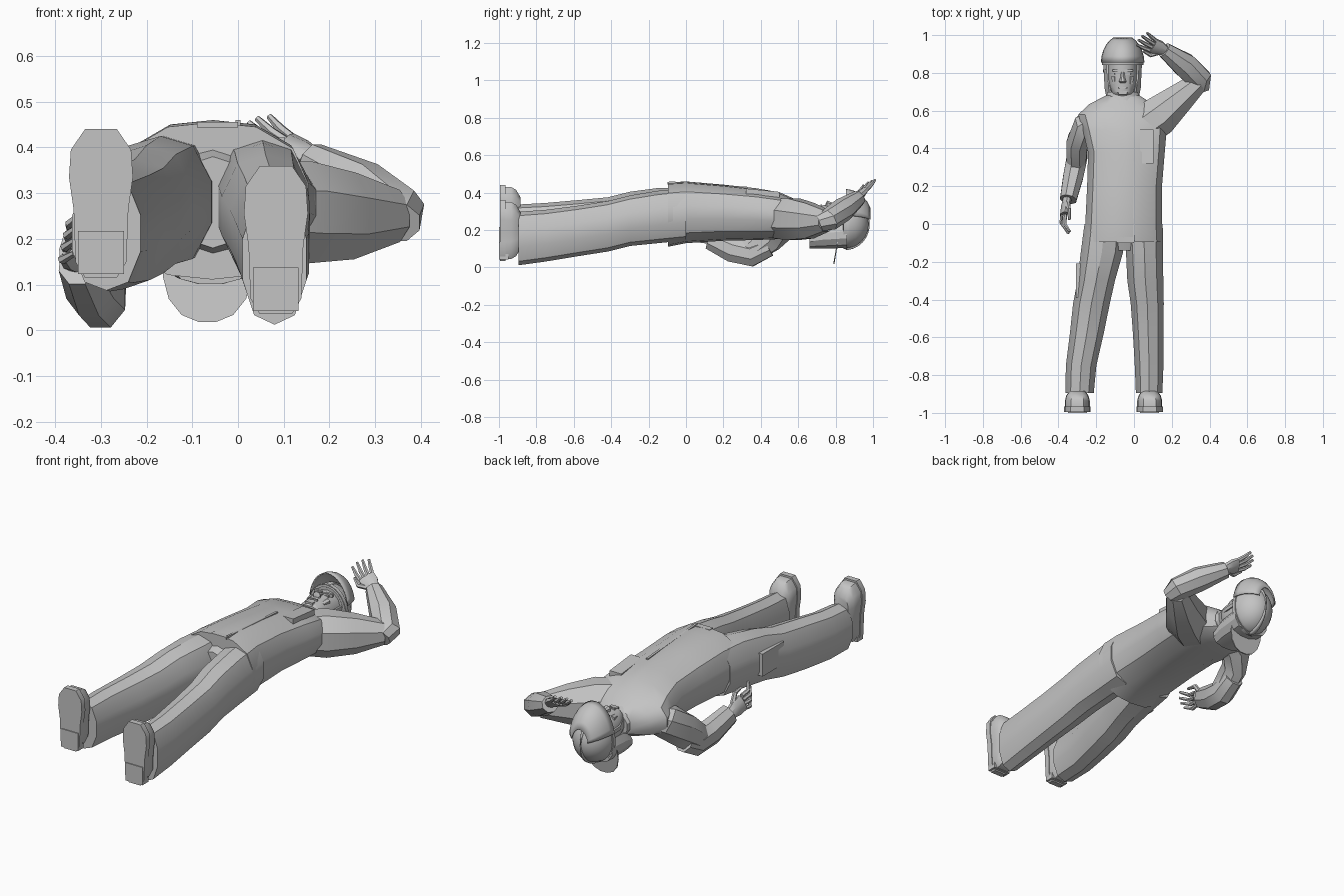
import bpy, bmesh
from math import sin, cos, radians, pi
from mathutils import Vector

if "Cube" in bpy.data.objects:
    bpy.data.objects.remove(bpy.data.objects["Cube"])

grey = bpy.data.materials.new("plain grey")
grey.use_nodes = True
grey.diffuse_color = (0.55, 0.55, 0.55, 1)
grey.node_tree.nodes["Principled BSDF"].inputs["Base Color"].default_value = grey.diffuse_color
parts = []
X = -0.06  # centre line of the head


def finish(bm, name):
    bmesh.ops.remove_doubles(bm, verts=bm.verts, dist=0.0005)
    bmesh.ops.recalc_face_normals(bm, faces=bm.faces)
    me = bpy.data.meshes.new(name)
    bm.to_mesh(me)
    bm.free()
    ob = bpy.data.objects.new(name, me)
    me.materials.append(grey)
    bpy.context.collection.objects.link(ob)
    parts.append(ob)
    return ob


def loft(name, sections, n=10, p=2.0, along=None, ref=(0, 0, 1)):
    """Skin rounded rings (x, y, z, half width, half height) along a path."""
    bm = bmesh.new()
    pts = [Vector(s[:3]) for s in sections]
    rings = []
    for i, (c, s) in enumerate(zip(pts, sections)):
        d = Vector(along) if along else pts[min(i + 1, len(pts) - 1)] - pts[max(i - 1, 0)]
        d.normalize()
        u = d.cross(Vector(ref)).normalized()
        v = u.cross(d)
        ring = []
        for k in range(n):
            a = 2 * pi * (k + 0.5) / n
            ca, sa = cos(a), sin(a)
            m = (abs(ca) ** p + abs(sa) ** p) ** (-1 / p)
            ring.append(bm.verts.new(c + u * ca * m * s[3] + v * sa * m * s[4]))
        rings.append(ring)
    for a, b in zip(rings, rings[1:]):
        for k in range(n):
            bm.faces.new((a[k], a[(k + 1) % n], b[(k + 1) % n], b[k]))
    bm.faces.new(rings[0])
    bm.faces.new(rings[-1])
    return finish(bm, name)


def shell(name, centre, radii, phi, theta, thick, nu=16, nv=6):
    """Patch of an ellipsoid whose pole points along +y, given a thickness."""
    bm = bmesh.new()
    grid = []
    for j in range(nv + 1):
        t = radians(theta[0] + (theta[1] - theta[0]) * j / nv)
        row = []
        for i in range(nu + 1):
            f = radians(phi[0] + (phi[1] - phi[0]) * i / nu)
            row.append(bm.verts.new(Vector(centre) + Vector((
                radii[0] * cos(f) * sin(t), radii[1] * cos(t), radii[2] * sin(f) * sin(t)))))
        grid.append(row)
    for a, b in zip(grid, grid[1:]):
        for i in range(nu):
            bm.faces.new((a[i], a[i + 1], b[i + 1], b[i]))
    ob = finish(bm, name)
    mod = ob.modifiers.new("thickness", "SOLIDIFY")
    mod.thickness = thick
    return ob


def plate(name, centre, size, slope=0.0):
    bm = bmesh.new()
    bmesh.ops.create_cube(bm, size=1)
    for v in bm.verts:
        v.co = Vector((v.co.x * size[0], v.co.y * size[1], v.co.z * size[2]))
        v.co.z += v.co.y * slope
        v.co += Vector(centre)
    return finish(bm, name)


Y = (0, 1, 0)

# Jacket
loft("jacket", [(-.057, -.095, .283, .213, .172), (-.055, 0, .295, .205, .165),
                (-.05, .2, .293, .2, .15), (-.04, .38, .285, .205, .138),
                (-.05, .5, .277, .225, .125), (-.065, .58, .262, .232, .105),
                (-.068, .635, .25, .17, .085), (-.06, .68, .24, .09, .065)],
     n=14, p=2.5, along=Y)
loft("collar", [(X, .63, .245, .1, .085), (X, .7, .24, .083, .07)], n=12, along=Y)
plate("chest_pocket", (.068, .41, .393), (.07, .18, .04), -.1)
plate("front_flap", (.0, .12, .44), (.012, .42, .012), -.07)
plate("hem_corner", (-.045, -.085, .45), (.09, .03, .012))

# Trousers
loft("hips", [(-.055, -.14, .28, .1, .1), (-.055, 0, .285, .18, .14)], n=10, along=Y)
loft("right_trouser_leg", [(-.155, 0, .285, .11, .14), (-.17, -.15, .28, .115, .145),
                           (-.2, -.3, .265, .102, .14), (-.225, -.42, .24, .1, .135),
                           (-.25, -.58, .225, .092, .135), (-.28, -.75, .215, .083, .13),
                           (-.288, -.895, .212, .077, .125)], n=10, p=2.4, along=Y)
loft("left_trouser_leg", [(.05, 0, .285, .105, .14), (.055, -.15, .27, .1, .14),
                          (.06, -.3, .25, .098, .135), (.07, -.42, .22, .09, .135),
                          (.075, -.58, .195, .083, .135), (.08, -.75, .17, .078, .138),
                          (.08, -.895, .155, .072, .143)], n=10, p=2.4, along=Y)
plate("right_thigh_pocket", (-.285, -.3, .27), (.045, .18, .12))

# Boots: soles face the feet end, toes point up
for side, x, z in (("right", -.3, .115), ("left", .083, .035)):
    def outline(grow, y):
        out = []
        for w, h in ((.035, 0), (.056, .035), (.058, .1), (.06, .15), (.07, .22),
                     (.066, .28), (.035, .325)):
            out.append((w * grow, h))
        pts = [(x + w, y, z + .165 + (h - .165) * grow) for w, h in out]
        return pts + [(2 * x - q[0], y, q[2]) for q in reversed(pts)]

    for part, levels in (("sole", ((1, -.995), (1, -.965))),
                         ("upper", ((.94, -.97), (.94, -.935), (.84, -.908), (.6, -.885)))):
        bm = bmesh.new()
        rings = [[bm.verts.new(q) for q in outline(*lv)] for lv in levels]
        for a, b in zip(rings, rings[1:]):
            for k in range(len(a)):
                m = (k + 1) % len(a)
                bm.faces.new((a[k], a[m], b[m], b[k]))
        bm.faces.new(rings[0])
        bm.faces.new(rings[-1])
        finish(bm, side + "_boot_" + part)
    plate(side + "_boot_heel", (x, -.975, z + .055), (.1, .05, .095))

# Arms
loft("right_upper_arm", [(-.17, .56, .26, .07, .07), (-.25, .52, .235, .075, .088),
                         (-.297, .44, .165, .06, .09), (-.305, .34, .09, .055, .075)], n=8, p=2.3)
loft("right_forearm", [(-.295, .44, .115, .052, .06), (-.302, .35, .072, .058, .07),
                       (-.322, .25, .095, .056, .07), (-.348, .13, .15, .046, .056)], n=8, p=2.3)
loft("left_upper_arm", [(.03, .5, .262, .11, .11), (.13, .57, .258, .112, .118),
                        (.235, .66, .25, .085, .1), (.34, .75, .25, .058, .06)], n=8, p=2.3)
loft("left_forearm", [(.35, .715, .235, .05, .045), (.35, .765, .255, .065, .06),
                      (.27, .84, .31, .068, .062), (.16, .922, .37, .042, .042)], n=8, p=2.3)


# Hands: a palm and five tapering fingers
def hand(name, wrist, knuckle, tip, spread, curl):
    w, k, t, s, c = map(Vector, (wrist, knuckle, tip, spread, curl))
    ref = (k - w).cross(s)
    loft(name + "_palm", [(*w, .026, .022), (*w.lerp(k, .5), .042, .021), (*k, .044, .016)],
         n=8, p=2.6, ref=ref)
    for i, digit in enumerate(("index", "middle", "ring", "little")):
        off = s * (.033 - .022 * i)
        base = k + off
        end = base + (t - k) * (.9, 1, .95, .78)[i] + off * .35
        loft(name + "_" + digit + "_finger",
             [(*base, .011, .012), (*(base.lerp(end, .55) - c * .3), .0105, .011),
              (*(end + c), .007, .007)], n=6, ref=ref)
    a = w.lerp(k, .3) + s * .025
    b = a + s * .035 + (k - w) * .4 + c * .5
    loft(name + "_thumb", [(*a, .014, .014), (*b, .012, .012), (*(b + (t - k) * .55), .007, .007)],
         n=6, ref=ref)


hand("right_hand", (-.352, .14, .15), (-.372, .05, .19), (-.368, -.05, .205),
     (.2, 0, .98), (.02, 0, .01))
hand("left_hand", (.165, .92, .375), (.1, .945, .408), (.035, .982, .452),
     (-.52, -.75, -.4), (-.004, .004, .008))

# Head and face
loft("head", [(X, .6, .225, .06, .055), (X, .672, .25, .045, .06), (X, .695, .255, .062, .075),
              (X, .74, .243, .074, .09), (X, .8, .235, .08, .1), (X, .88, .235, .08, .1)],
     n=14, p=2.2, along=Y)
loft("nose", [(X, .805, .328, .01, .008), (X, .775, .335, .013, .016),
              (X, .755, .337, .021, .022), (X, .747, .33, .016, .012)], n=8, along=Y)
plate("mouth", (X, .722, .33), (.05, .008, .012))
plate("chin", (X, .695, .322), (.045, .02, .016))
for s in (-1, 1):
    plate("brow", (X + s * .032, .813, .329), (.045, .012, .016))
    plate("eye", (X + s * .03, .796, .327), (.026, .008, .01))
    loft("cheek", [(X + s * .04, .74, .305, .015, .014), (X + s * .045, .78, .31, .018, .014)],
         n=6, along=Y)
    loft("chin_strap", [(X + s * .082, .86, .26, .008, .014), (X + s * .078, .76, .26, .006, .014),
                        (X + s * .05, .685, .28, .006, .014)], n=4, along=Y)

# Helmet with raised visor, rim, comb, rear brim and neck cloth
C = (X, .85, .23)
shell("helmet", C, (.108, .126, .13), (0, 360), (0, 94), .01, 20, 6)
loft("helmet_rim", [(X, .842, .23, .112, .134), (X, .862, .23, .112, .134)], n=20, along=Y)
shell("helmet_comb", C, (.112, .132, .137), (84, 96), (0, 88), .014, 2, 10)
shell("helmet_comb_back", C, (.112, .132, .137), (264, 276), (0, 88), .014, 2, 10)
shell("visor", (X, .85, .24), (.118, .152, .18), (12, 168), (25, 88), .006, 16, 5)
loft("rear_brim", [(-.067, .808, .14, .098, .125), (-.067, .814, .14, .098, .125)],
     n=16, p=2.3, along=(0, 1, -.17))
loft("neck_cloth", [(X, .66, .15, .085, .05), (X, .72, .165, .097, .065),
                    (X, .86, .175, .104, .072)], n=12, p=2.6, along=Y)

# Shading
bpy.ops.object.select_all(action="DESELECT")
for ob in parts:
    ob.select_set(True)
bpy.context.view_layer.objects.active = parts[0]
bpy.ops.object.shade_smooth_by_angle(angle=radians(32))
